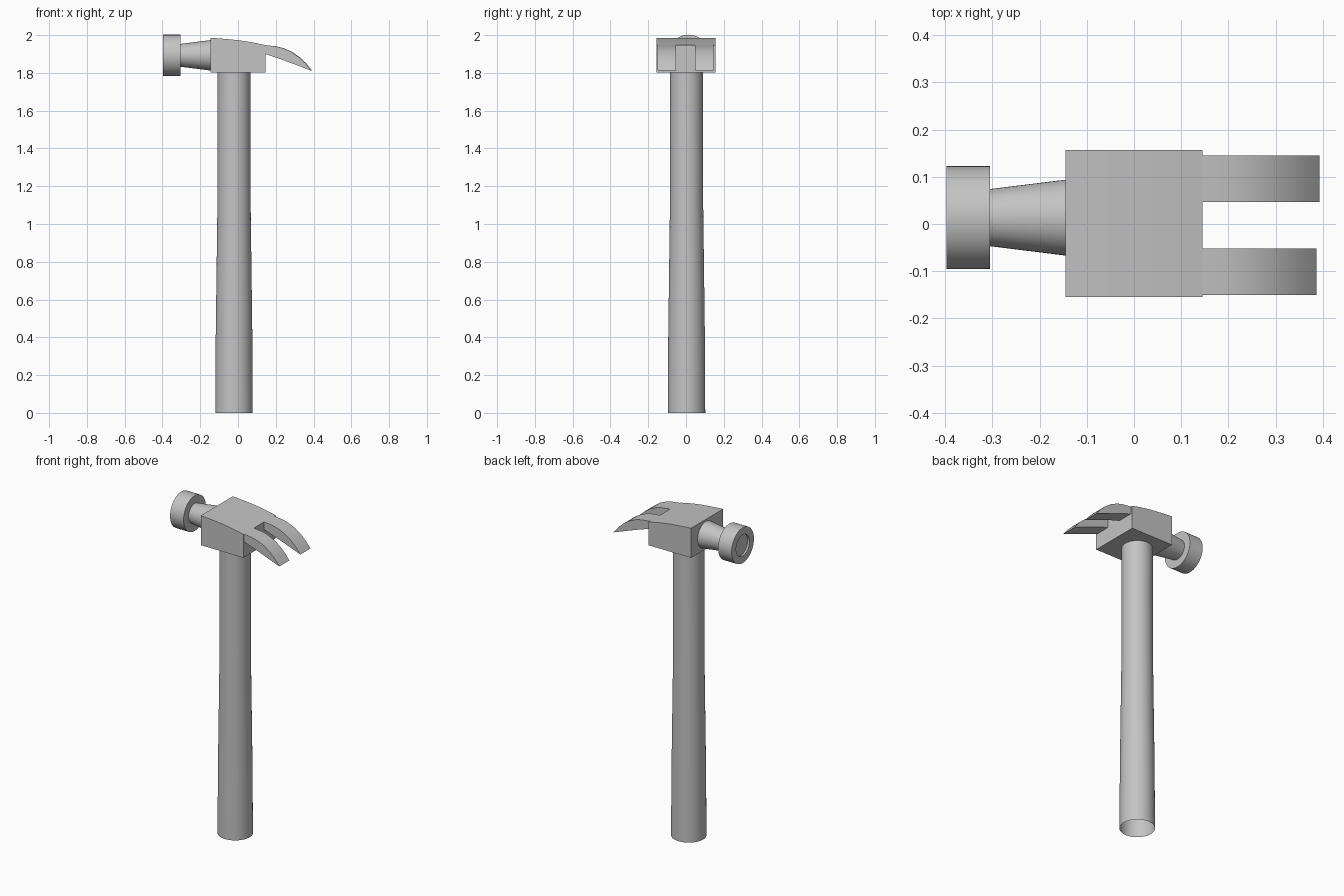
import bpy
import bmesh
import math
from mathutils import Matrix

default = bpy.data.objects.get("Cube")
if default:
    bpy.data.objects.remove(default)

grey = bpy.data.materials.new("plain_grey")
grey.use_nodes = True
grey.diffuse_color = (0.55, 0.55, 0.55, 1)
grey.node_tree.nodes["Principled BSDF"].inputs["Base Color"].default_value = grey.diffuse_color


def finish(name, bm):
    bmesh.ops.recalc_face_normals(bm, faces=bm.faces)
    mesh = bpy.data.meshes.new(name)
    bm.to_mesh(mesh)
    bm.free()
    mesh.materials.append(grey)
    obj = bpy.data.objects.new(name, mesh)
    bpy.context.collection.objects.link(obj)
    bpy.ops.object.select_all(action='DESELECT')
    obj.select_set(True)
    bpy.context.view_layer.objects.active = obj
    bpy.ops.object.shade_smooth_by_angle(angle=math.radians(30))
    return obj


def turned(name, profile, matrix, sides=48):
    """Revolve (radius, height) points about the local z axis."""
    bm = bmesh.new()
    verts = [bm.verts.new((r, 0, h)) for r, h in profile]
    edges = [bm.edges.new(pair) for pair in zip(verts, verts[1:])]
    bmesh.ops.spin(bm, geom=verts + edges, cent=(0, 0, 0), axis=(0, 0, 1),
                   angle=math.tau, steps=sides)
    bmesh.ops.remove_doubles(bm, verts=bm.verts, dist=0.0001)
    bm.transform(matrix)
    return finish(name, bm)


def extruded(name, outline, y0, y1):
    """Extrude an (x, z) outline along y."""
    bm = bmesh.new()
    face = bm.faces.new([bm.verts.new((x, y0, z)) for x, z in outline])
    new = bmesh.ops.extrude_face_region(bm, geom=[face])["geom"]
    bmesh.ops.translate(bm, vec=(0, y1 - y0, 0),
                        verts=[v for v in new if isinstance(v, bmesh.types.BMVert)])
    return finish(name, bm)


# Handle: slightly flared tube, open at the bottom
turned("handle", [(0.099, 0), (0.097, 0.4), (0.088, 1.1), (0.087, 1.81)],
       Matrix.Translation((-0.021, 0.003, 0)))

# Head block with a gently arched top
extruded("head_block", [(-0.145, 1.803), (0.145, 1.803), (0.145, 1.947), (0.1, 1.957),
                        (0.05, 1.966), (0, 1.973), (-0.07, 1.98), (-0.145, 1.986)],
         -0.155, 0.157)

# Neck and striking face, turned about the x axis
along_x = Matrix.Translation((0, 0.0135, 1.893)) @ Matrix.Rotation(math.pi / 2, 4, 'Y')
turned("neck", [(0.06, -0.31), (0.081, -0.14)], along_x)
turned("striking_face", [(0, -0.385), (0.065, -0.385), (0.065, -0.397), (0.109, -0.397),
                         (0.109, -0.305), (0, -0.305)], along_x)

# Pair of curved claws
claw = [(0.145, 1.9), (0.22, 1.875), (0.31, 1.842), (0.39, 1.812), (0.36, 1.85),
        (0.325, 1.883), (0.285, 1.911), (0.24, 1.931), (0.2, 1.941), (0.145, 1.947)]
for side, y0, y1, reach in (("left", 0.047, 0.145, 0.393), ("right", -0.15, -0.052, 0.387)):
    scale = (reach - 0.145) / (0.39 - 0.145)
    extruded(side + "_claw", [(0.145 + (x - 0.145) * scale, z) for x, z in claw], y0, y1)
